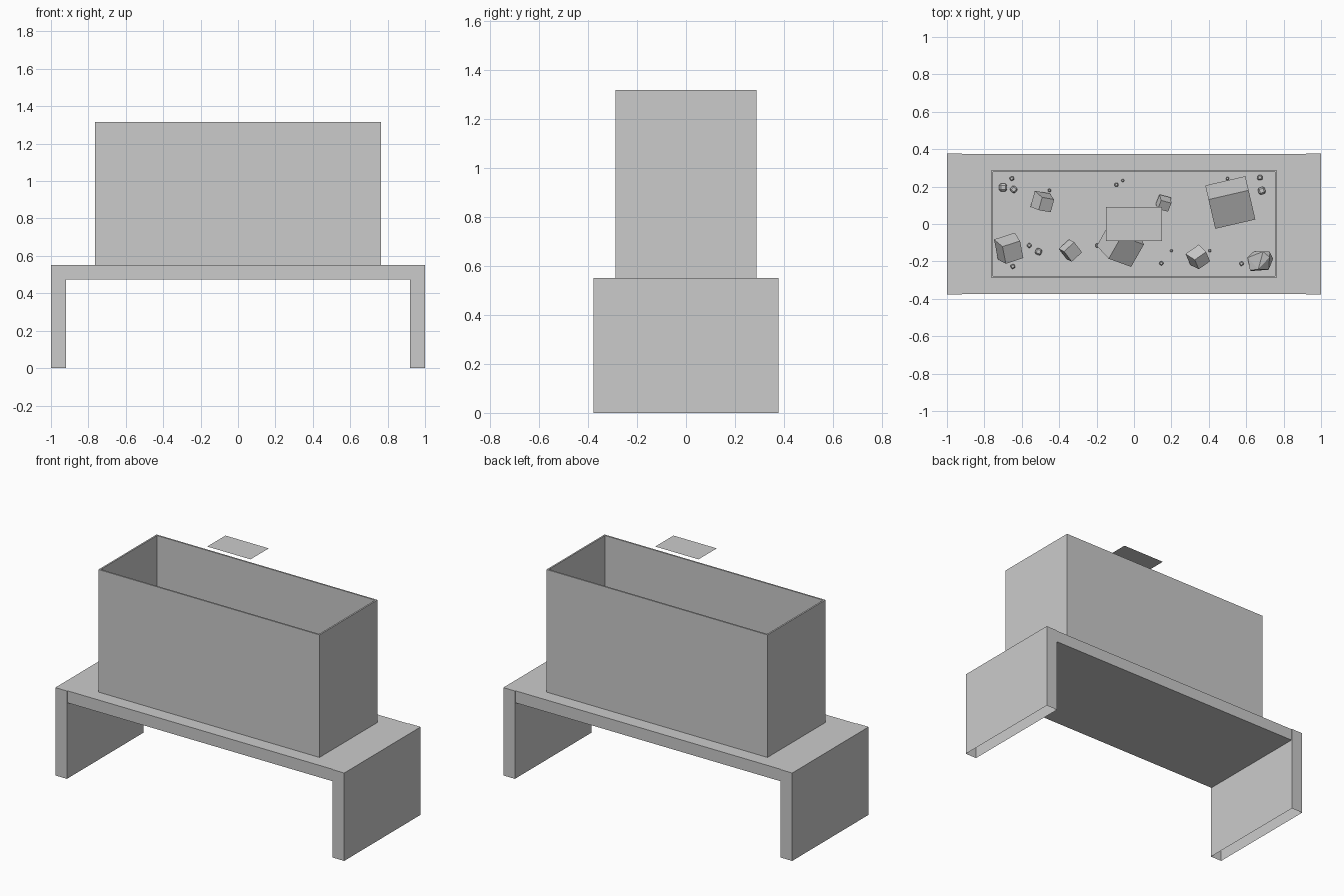
import bpy, bmesh, math, random
from mathutils import Matrix, Euler, Vector

if "Cube" in bpy.data.objects:
    bpy.data.objects.remove(bpy.data.objects["Cube"])

random.seed(4)
FLOOR = 0.56  # inner floor of the tank


def finish(name, bm):
    mesh = bpy.data.meshes.new(name)
    bm.to_mesh(mesh)
    bm.free()
    obj = bpy.data.objects.new(name, mesh)
    bpy.context.collection.objects.link(obj)
    return obj


def box(name, lo, hi, open_sides=()):
    """Axis-aligned box; open_sides lists outward directions to leave open."""
    lo, hi = Vector(lo), Vector(hi)
    bm = bmesh.new()
    bmesh.ops.create_cube(bm, size=1, matrix=Matrix.Translation((lo + hi) / 2)
                          @ Matrix.Diagonal((*(hi - lo), 1)))
    bm.normal_update()
    gone = [f for f in bm.faces if any(f.normal.dot(Vector(d)) > 0.9 for d in open_sides)]
    bmesh.ops.delete(bm, geom=gone, context='FACES')
    return finish(name, bm)


def place(bm, x, y, rot, sink):
    """Rotate (degrees), then rest on the tank floor, slightly buried."""
    r = Euler([math.radians(a) for a in rot]).to_matrix()
    for v in bm.verts:
        v.co = r @ v.co
    low = min(v.co.z for v in bm.verts)
    bmesh.ops.translate(bm, vec=(x, y, FLOOR - low - sink), verts=bm.verts)


def rock(name, x, y, dims, rot, taper=1.0, sink=0.01):
    """Tilted block with a narrowed top."""
    bm = bmesh.new()
    bmesh.ops.create_cube(bm, size=1)
    for v in bm.verts:
        k = taper if v.co.z > 0 else 1
        v.co = Vector((v.co.x * dims[0] * k, v.co.y * dims[1] * k, v.co.z * dims[2]))
    place(bm, x, y, rot, sink)
    return finish(name, bm)


# Table: two side panels with open undersides, and the top between them
for side, a, b in (("left", -1, -0.92), ("right", 0.92, 1)):
    box(side + "_leg", (a, -0.378, 0), (b, 0.378, 0.55), [(0, 0, -1)])
box("table_top", (-0.92, -0.374, 0.475), (0.92, 0.374, 0.55), [(1, 0, 0), (-1, 0, 0)])

# Open glass tank with thin walls
tank = box("tank", (-0.765, -0.287, 0.55), (0.765, 0.287, 1.317), [(0, 0, 1)])
wall = tank.modifiers.new("wall", 'SOLIDIFY')
wall.thickness = 0.01
wall.offset = -1
wall.use_even_offset = True

# Light panel floating above the tank
bm = bmesh.new()
bmesh.ops.create_grid(bm, x_segments=1, y_segments=1, size=1,
                      matrix=Matrix.Translation((0, 0, 1.55)) @ Matrix.Diagonal((0.15, 0.09, 1, 1)))
finish("light_panel", bm)

# Large rocks
rock("cube_rock", 0.515, 0.115, (0.22, 0.18, 0.17), (27, 0, 13))
rock("middle_rock", -0.065, -0.11, (0.17, 0.17, 0.16), (20, 28, -20), 0.85)
rock("left_rock", -0.665, -0.135, (0.12, 0.12, 0.10), (25, 15, 18), 0.85)
rock("back_left_rock", -0.485, 0.115, (0.09, 0.09, 0.09), (12, 25, -10), 0.8)
rock("small_block", 0.16, 0.11, (0.065, 0.06, 0.06), (25, 15, -15), 0.9)
rock("diamond_rock", -0.34, -0.142, (0.075, 0.075, 0.07), (25, 10, 42))
rock("right_rock", 0.345, -0.18, (0.09, 0.08, 0.08), (38, 15, 35), 0.85)

# Faceted boulder in the front right corner
bm = bmesh.new()
for _ in range(16):
    d = Vector([random.uniform(-1, 1) for _ in range(3)]).normalized()
    bm.verts.new(d * 0.078)
bmesh.ops.convex_hull(bm, input=bm.verts)
place(bm, 0.668, -0.188, (0, 0, 0), 0.015)
finish("faceted_rock", bm)

# Pebbles: x, y, size
pebbles = [
    (-0.70, 0.195, 0.042), (-0.653, 0.243, 0.022), (-0.643, 0.185, 0.034),
    (-0.452, 0.18, 0.016), (-0.094, 0.21, 0.02), (-0.06, 0.232, 0.015),
    (0.50, 0.243, 0.016), (0.673, 0.248, 0.027), (0.683, 0.178, 0.038),
    (-0.56, -0.115, 0.023), (-0.51, -0.148, 0.034), (-0.195, -0.115, 0.023),
    (-0.648, -0.227, 0.023), (0.146, -0.21, 0.02), (0.20, -0.143, 0.014),
    (0.405, -0.143, 0.014), (0.575, -0.212, 0.021)]
for i, (x, y, s) in enumerate(pebbles):
    bm = bmesh.new()
    bmesh.ops.create_cube(bm, size=s)
    bmesh.ops.bevel(bm, geom=bm.edges[:], offset=s * 0.22, segments=1, affect='EDGES')
    place(bm, x, y, (0, 0, 25 * i), 0.002)
    finish(f"pebble_{i + 1}", bm)
